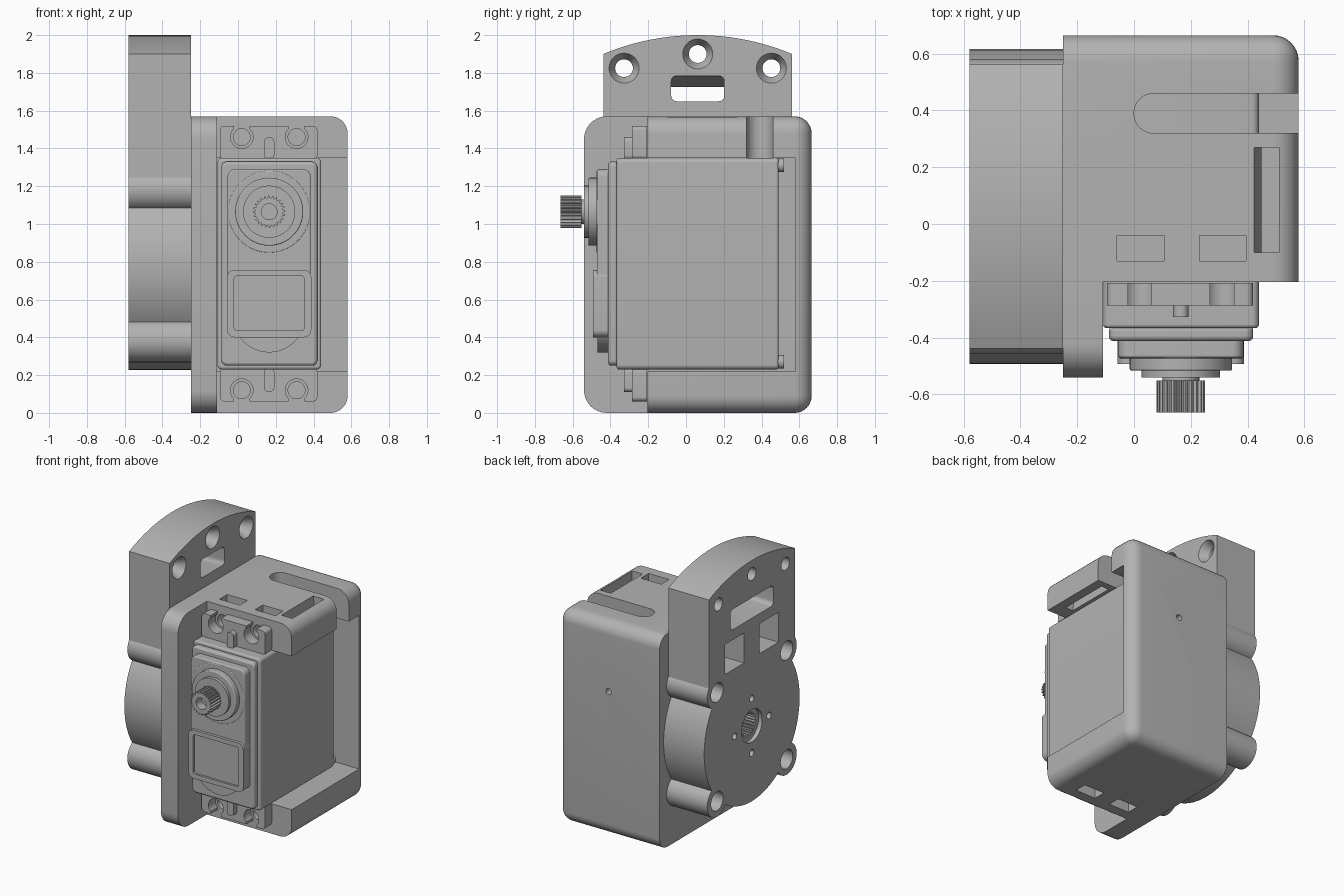
import bpy, bmesh
from math import sin, cos, pi, radians, sqrt
from mathutils import Vector

if "Cube" in bpy.data.objects:
    bpy.data.objects.remove(bpy.data.objects["Cube"])

grey = bpy.data.materials.new("plain grey")
grey.use_nodes = True
colour = (0.45, 0.45, 0.45, 1)
grey.diffuse_color = colour
grey.node_tree.nodes["Principled BSDF"].inputs["Base Color"].default_value = colour


# ---- profiles ----
def circle(u, v, r, n=48):
    return [(u + r * cos(2 * pi * i / n), v + r * sin(2 * pi * i / n)) for i in range(n)]


def gear(u, v, r, depth, teeth=24):
    pts = []
    for i in range(teeth * 4):
        a = 2 * pi * i / (teeth * 4)
        k = r if i % 4 < 2 else r - depth
        pts.append((u + k * cos(a), v + k * sin(a)))
    return pts


def rect(u0, u1, v0, v1, r=0, n=8):
    if not r:
        return [(u0, v0), (u1, v0), (u1, v1), (u0, v1)]
    pts = []
    corners = [(u1 - r, v1 - r), (u0 + r, v1 - r), (u0 + r, v0 + r), (u1 - r, v0 + r)]
    for q, (cu, cv) in enumerate(corners):
        for i in range(n + 1):
            a = pi / 2 * (q + i / n)
            pts.append((cu + r * cos(a), cv + r * sin(a)))
    return pts


# ---- solids ----
def place(axis, p, d):
    return {"x": (d, p[0], p[1]), "y": (p[0], d, p[1]), "z": (p[0], p[1], d)}[axis]


def prism(name, axis, pts, a, b, end=None, bevel=0):
    """Sweep a profile along an axis from a to b, optionally to another end profile."""
    bm = bmesh.new()
    v0 = [bm.verts.new(place(axis, p, a)) for p in pts]
    v1 = [bm.verts.new(place(axis, p, b)) for p in (end or pts)]
    bm.faces.new(v0)
    bm.faces.new(v1)
    for i in range(len(pts)):
        j = (i + 1) % len(pts)
        bm.faces.new((v0[i], v0[j], v1[j], v1[i]))
    bmesh.ops.recalc_face_normals(bm, faces=bm.faces)
    mesh = bpy.data.meshes.new(name)
    bm.to_mesh(mesh)
    bm.free()
    mesh.materials.append(grey)
    ob = bpy.data.objects.new(name, mesh)
    bpy.context.scene.collection.objects.link(ob)
    if bevel:
        mod = ob.modifiers.new("soft edges", "BEVEL")
        mod.width, mod.segments, mod.limit_method = bevel, 3, "ANGLE"
        mod.angle_limit = radians(50)
    return ob


def combine(ob, other, op="DIFFERENCE"):
    mod = ob.modifiers.new("join", "BOOLEAN")
    mod.operation, mod.object, mod.solver = op, other, "EXACT"
    bpy.context.view_layer.update()
    deps = bpy.context.evaluated_depsgraph_get()
    mesh = bpy.data.meshes.new_from_object(ob.evaluated_get(deps))
    ob.modifiers.clear()
    ob.data = mesh
    bpy.data.objects.remove(other)


def cut(ob, axis, pts, a, b, end=None):
    combine(ob, prism("cutter", axis, pts, a, b, end))


SX, SZ = 0.165, 1.065          # output shaft
ear_x = (0.02, 0.31)
ear_z = (1.46, 0.12)

# ---- housing: block with rounded back and side edges ----
housing = prism("housing", "z", rect(-0.25, 0.58, -0.205, 0.665), 0, 1.57)
bm = bmesh.new()
bm.from_mesh(housing.data)
rounded = []
for e in bm.edges:
    m = (e.verts[0].co + e.verts[1].co) / 2
    if (m.y > 0.6) + (m.z < 0.1 or m.z > 1.5) + (m.x > 0.5) >= 2:
        rounded.append(e)
bmesh.ops.bevel(bm, geom=rounded, offset=0.09, segments=8, profile=0.5, affect="EDGES")
bm.to_mesh(housing.data)
bm.free()
# side plate that reaches past the front
combine(housing, prism("plate", "x", rect(-0.54, 0.4, 0, 1.57, 0.12), -0.25, -0.11), "UNION")
# servo bay, open at the front and side
cut(housing, "y", rect(-0.11, 0.8, 0.22, 1.35), -0.35, 0.58)
# cable notch and tapered cable slot in the top wall
cut(housing, "z", rect(0.0, 0.9, 0.32, 0.46, 0.069), 1.3, 1.7)
cut(housing, "z", rect(0.455, 0.51, -0.1, 0.27), 1.3, 1.6, rect(0.42, 0.51, -0.1, 0.27))
# nut pockets and screw bores, top and bottom
for x in ear_x:
    cut(housing, "z", rect(x - 0.08, x + 0.085, -0.13, -0.04), 1.40, 1.7)
    cut(housing, "z", rect(x - 0.08, x + 0.085, -0.13, -0.04), -0.1, 0.17)
    for z in ear_z:
        cut(housing, "y", circle(x, z, 0.045, 24), -0.3, -0.08)
# small hole in the back, in line with the shaft
cut(housing, "y", circle(SX, SZ, 0.022, 20), 0.55, 0.8)

# ---- joint hub: disc, arm and four bosses ----
HY, HZ, HR = 0.062, 0.783, 0.555
LEFT, RIGHT = -0.58, -0.25
hub = prism("joint_hub", "x", circle(HY, HZ, HR, 96), LEFT, RIGHT)
half, crown, shoulder = 0.5, 2.0, 1.9
R = (half ** 2 + (crown - shoulder) ** 2) / (2 * (crown - shoulder))
arm = [(HY - half, 1.18), (HY + half, 1.18)]
for i in range(25):
    d = half - 2 * half * i / 24
    arm.append((HY + d, crown - R + sqrt(R * R - d * d)))
combine(hub, prism("arm", "x", arm, LEFT, RIGHT), "UNION")
sides = [(sy, sz) for sy in (-1, 1) for sz in (-1, 1)]
for sy, sz in sides:
    combine(hub, prism("boss", "x", circle(HY + sy * 0.405, HZ + sz * 0.4, 0.115),
                       LEFT, RIGHT), "UNION")
for sy, sz in sides:
    cut(hub, "x", circle(HY + sy * 0.405, HZ + sz * 0.4, 0.07, 32), LEFT - 0.1, -0.33)
# countersunk holes along the crown
for y, z in ((-0.39, 1.825), (0, 1.9), (0.39, 1.825)):
    cut(hub, "x", circle(HY + y, z, 0.047, 32), LEFT - 0.1, RIGHT + 0.1)
    cut(hub, "x", circle(HY + y, z, 0.047, 32), -0.31, RIGHT + 0.001, circle(HY + y, z, 0.08, 32))
# flared cable slot and two windows below it
cut(hub, "x", rect(HY - 0.25, HY + 0.25, 1.575, 1.725, 0.03), LEFT - 0.001, RIGHT + 0.001,
    rect(HY - 0.14, HY + 0.14, 1.65, 1.785, 0.03))
for s in (-1, 1):
    y = HY + s * 0.2
    cut(hub, "x", rect(y - 0.11, y + 0.11, 1.28, 1.5), LEFT - 0.1, -0.27)
# splined socket with four small screw holes
cut(hub, "x", circle(HY, HZ, 0.12), LEFT - 0.1, LEFT + 0.03)
cut(hub, "x", gear(HY, HZ, 0.09, 0.012), LEFT - 0.1, LEFT + 0.15)
for dy, dz in ((0.2, 0), (-0.2, 0), (0, 0.2), (0, -0.2)):
    cut(hub, "x", circle(HY + dy, HZ + dz, 0.024, 20), LEFT - 0.1, LEFT + 0.2)

# ---- servo ----
prism("servo_case", "y", rect(-0.109, 0.44, 0.23, 1.349, 0.025), -0.367, 0.49, bevel=0.012)
prism("servo_lid", "y", rect(-0.088, 0.42, 0.25, 1.33, 0.03), -0.412, -0.36, bevel=0.015)
prism("servo_face", "y", rect(-0.055, 0.385, 0.42, 1.29, 0.04), -0.472, -0.40, bevel=0.008)
prism("servo_chin", "y", circle(SX, 0.51, 0.19), -0.468, -0.40)
label = prism("label_frame", "y", rect(-0.058, 0.388, 0.40, 0.757, 0.04), -0.493, -0.40)
cut(label, "y", rect(-0.02, 0.35, 0.435, 0.725, 0.015), -0.6, -0.478)
for z in (0.27, 1.31):
    for x in (-0.07, 0.40):
        prism("case_foot", "y", circle(x, z, 0.036, 24), 0.48, 0.52)

# ---- mounting ears with open screw slots and a stiffening rib ----
for name, z0, z1, hole, out, rib in (("upper_ear", 1.34, 1.52, ear_z[0], 1.6, (1.34, 1.46)),
                                     ("lower_ear", 0.06, 0.24, ear_z[1], 0.0, (0.11, 0.24))):
    ear = prism(name, "y", rect(-0.095, 0.42, z0, z1, 0.025), -0.287, -0.207)
    for x in ear_x:
        cut(ear, "y", circle(x, hole, 0.06, 32), -0.4, -0.1)
        cut(ear, "y", rect(x - 0.042, x + 0.042, min(hole, out), max(hole, out)), -0.4, -0.1)
    prism(name + "_rib", "y", rect(SX - 0.027, SX + 0.027, rib[0], rib[1], 0.025), -0.327, -0.21)

# ---- output shaft: stepped collars and a splined tip ----
prism("gear_dome", "y", circle(SX, SZ, 0.218, 64), -0.474, -0.40, bevel=0.006)
prism("upper_collar", "y", circle(SX, SZ, 0.18, 64), -0.517, -0.46, bevel=0.006)
prism("shaft_collar", "y", circle(SX, SZ, 0.138, 64), -0.54, -0.51)
prism("shaft_neck", "y", circle(SX, SZ, 0.065, 32), -0.56, -0.53)
tip = prism("spline_shaft", "y", gear(SX, SZ, 0.085, 0.012), -0.665, -0.552)
cut(tip, "y", circle(SX, SZ, 0.042, 32), -0.8, -0.60)

# ---- smooth curved walls, keep edges sharp ----
bpy.context.view_layer.update()
bpy.ops.object.select_all(action="DESELECT")
for ob in bpy.context.scene.objects:
    if ob.type == "MESH":
        ob.select_set(True)
        bpy.context.view_layer.objects.active = ob
bpy.ops.object.shade_smooth_by_angle(angle=radians(28))
